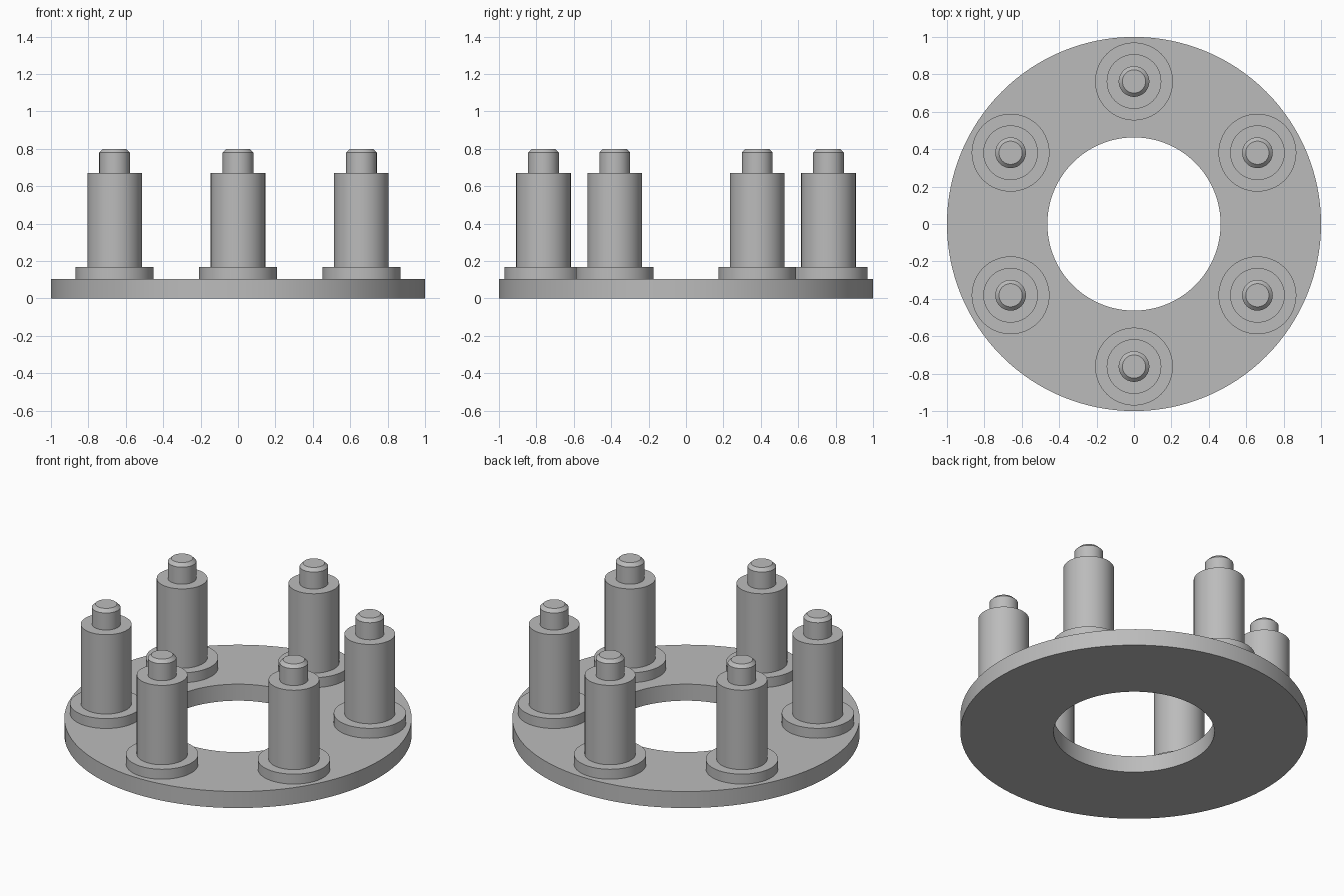
import bpy, bmesh, math
from mathutils import Matrix

cube = bpy.data.objects.get("Cube")
if cube:
    bpy.data.objects.remove(cube, do_unlink=True)

GREY = (0.5, 0.5, 0.5, 1)
metal = bpy.data.materials.new("grey_metal")
metal.use_nodes = True
metal.diffuse_color = GREY
metal.node_tree.nodes["Principled BSDF"].inputs["Base Color"].default_value = GREY


def lathe(name, profile, sides, closed=False, location=(0, 0, 0)):
    """Revolve (radius, z) points around z; open profiles get flat end caps."""
    bm = bmesh.new()
    rings = []
    for r, z in profile:
        angles = [2 * math.pi * i / sides for i in range(sides)]
        rings.append([bm.verts.new((r * math.cos(a), r * math.sin(a), z)) for a in angles])
    pairs = list(zip(rings, rings[1:]))
    if closed:
        pairs.append((rings[-1], rings[0]))
    else:
        bm.faces.new(rings[0])
        bm.faces.new(rings[-1])
    for low, high in pairs:
        for i in range(sides):
            j = (i + 1) % sides
            bm.faces.new((low[i], low[j], high[j], high[i]))
    bmesh.ops.recalc_face_normals(bm, faces=bm.faces)
    mesh = bpy.data.meshes.new(name)
    bm.to_mesh(mesh)
    bm.free()
    mesh.materials.append(metal)
    obj = bpy.data.objects.new(name, mesh)
    obj.location = location
    bpy.context.collection.objects.link(obj)
    bpy.ops.object.select_all(action="DESELECT")
    obj.select_set(True)
    bpy.context.view_layer.objects.active = obj
    bpy.ops.object.shade_smooth_by_angle(angle=math.radians(30))
    return obj


# Flat ring plate with a central hole
PLATE_TOP = 0.105
lathe("ring_plate", [(0.463, 0), (1, 0), (1, PLATE_TOP), (0.463, PLATE_TOP)], 128, closed=True)

# Stepped post: collar, body and chamfered tip
POST = [(0.208, PLATE_TOP), (0.208, 0.168), (0.146, 0.168), (0.146, 0.672),
        (0.082, 0.672), (0.082, 0.78), (0.062, 0.8)]

# Six posts evenly spaced around the ring
for k in range(6):
    a = math.radians(30 + 60 * k)
    lathe(f"post_{k + 1}", POST, 64, location=(0.762 * math.cos(a), 0.762 * math.sin(a), 0))
